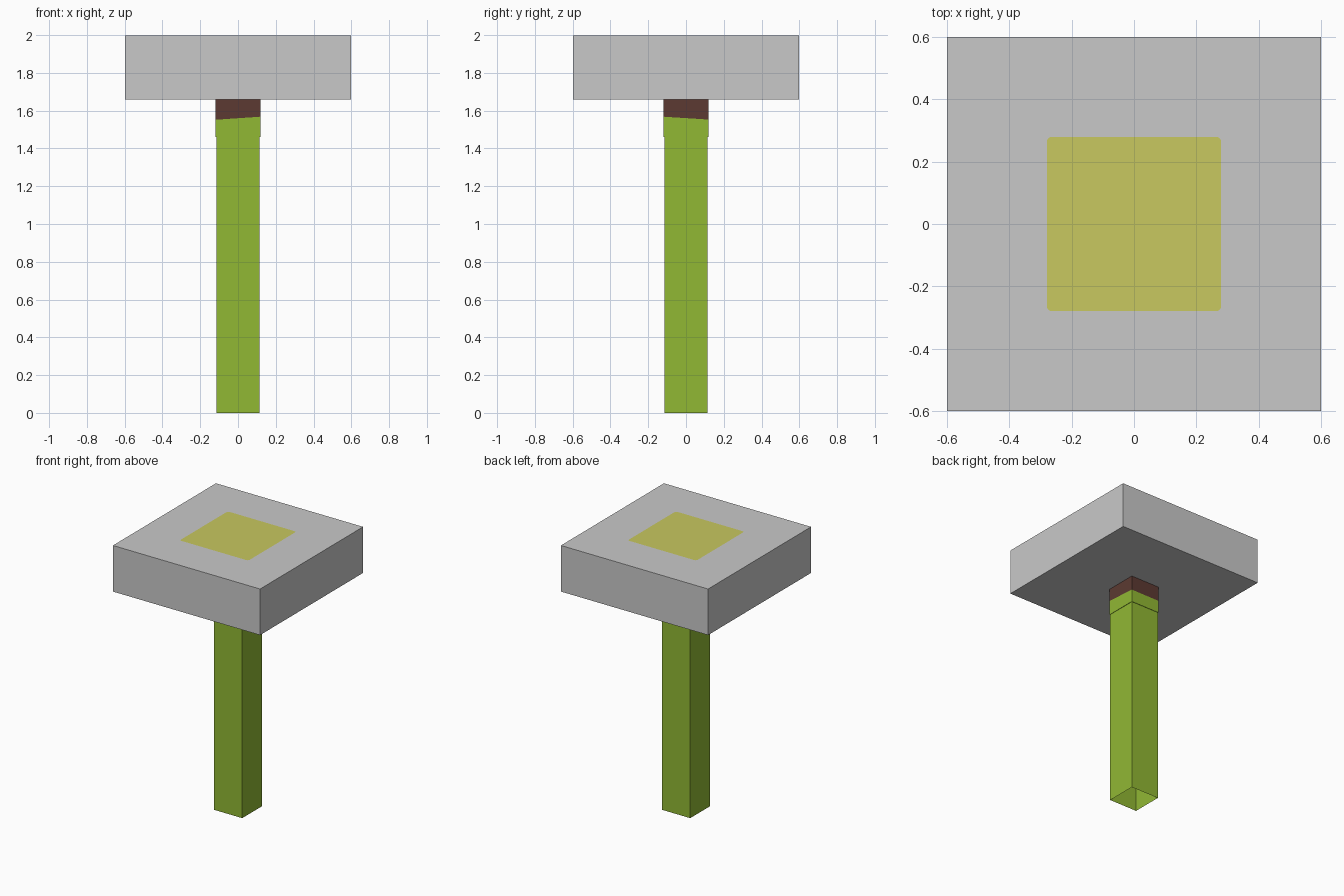
import bpy, bmesh
from mathutils import Matrix

if "Cube" in bpy.data.objects:
    bpy.data.objects.remove(bpy.data.objects["Cube"])


def material(name, rgb):
    m = bpy.data.materials.new(name)
    m.diffuse_color = (*rgb, 1)
    m.use_nodes = True
    m.node_tree.nodes["Principled BSDF"].inputs["Base Color"].default_value = m.diffuse_color
    return m


grey = material("light grey", (0.584, 0.584, 0.584))
green = material("leaf green", (0.283, 0.479, 0.034))
brown = material("dark brown", (0.107, 0.042, 0.032))
yellow = material("dull yellow", (0.578, 0.578, 0.115))


def make_object(name, bm, *mats):
    bmesh.ops.recalc_face_normals(bm, faces=bm.faces)
    mesh = bpy.data.meshes.new(name)
    bm.to_mesh(mesh)
    bm.free()
    for m in mats:
        mesh.materials.append(m)
    ob = bpy.data.objects.new(name, mesh)
    bpy.context.collection.objects.link(ob)
    return ob


# Square head block
bm = bmesh.new()
bmesh.ops.create_cube(bm, size=1, matrix=Matrix.Translation((0, 0, 1.8295))
                      @ Matrix.Diagonal((1.197, 1.197, 0.339, 1)))
make_object("head_block", bm, grey)

# Painted square with slightly rounded corners on top of the block
bm = bmesh.new()
bmesh.ops.create_grid(bm, x_segments=1, y_segments=1, size=0.279,
                      matrix=Matrix.Translation((0, 0, 2.0)))
bmesh.ops.bevel(bm, geom=bm.verts[:], offset=0.015, segments=3,
                profile=0.5, affect='VERTICES')
make_object("top_square", bm, yellow)

# Hollow post, open at the bottom, slightly wider near the top;
# the brown band has a slanted lower edge
bm = bmesh.new()
corners = [(-1, -1), (1, -1), (1, 1), (-1, 1)]
rows = [(0.115, [0] * 4), (0.115, [1.46] * 4), (0.118, [1.46] * 4),
        (0.118, [1.552, 1.568, 1.553, 1.552]), (0.118, [1.66] * 4)]
rings = [[bm.verts.new((sx * r, sy * r, z)) for (sx, sy), z in zip(corners, zs)]
         for r, zs in rows]
for k, (low, high) in enumerate(zip(rings, rings[1:])):
    for i in range(4):
        j = (i + 1) % 4
        face = bm.faces.new((low[i], low[j], high[j], high[i]))
        face.material_index = 1 if k == 3 else 0
make_object("post", bm, green, brown)
